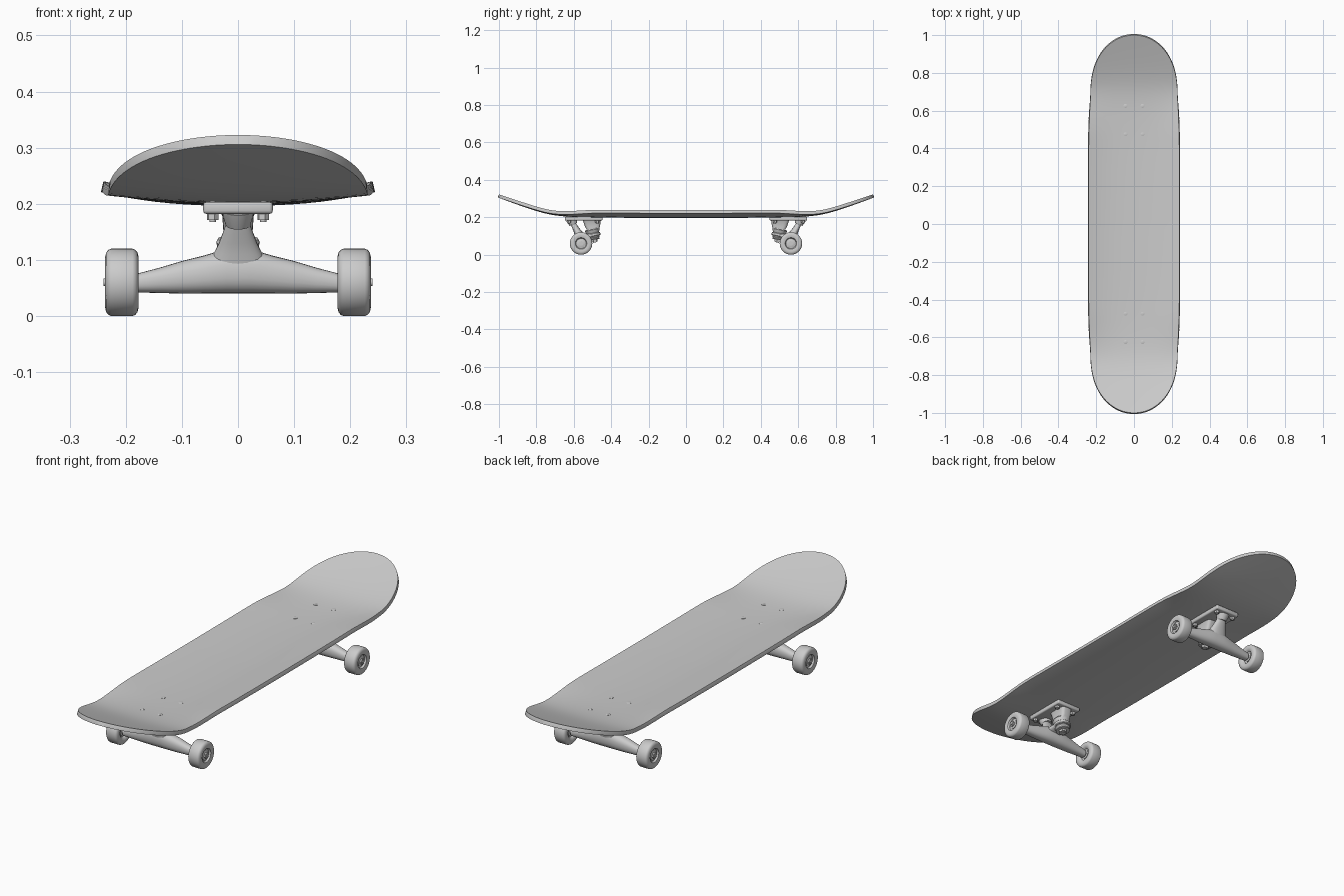
import bpy, bmesh, math
from mathutils import Vector

if "Cube" in bpy.data.objects:
    bpy.data.objects.remove(bpy.data.objects["Cube"])

def make(name, bm, turn=0, angle=40):
    bmesh.ops.recalc_face_normals(bm, faces=bm.faces)
    me = bpy.data.meshes.new(name)
    bm.to_mesh(me)
    bm.free()
    ob = bpy.data.objects.new(name, me)
    bpy.context.collection.objects.link(ob)
    ob.rotation_euler.z = turn
    bpy.ops.object.select_all(action='DESELECT')
    ob.select_set(True)
    bpy.context.view_layer.objects.active = ob
    bpy.ops.object.shade_smooth_by_angle(angle=math.radians(angle))
    return ob

def loft(name, rings, turn=0, n=24, power=1.0, angle=40):
    """Skin rings given as (centre, half axis a, half axis b); power < 1 squares them off."""
    bm = bmesh.new()
    f = lambda v: math.copysign(abs(v) ** power, v)
    loops = []
    for c, a, b in rings:
        c, a, b = Vector(c), Vector(a), Vector(b)
        loops.append([bm.verts.new(c + a * f(math.cos(2 * math.pi * i / n)) + b * f(math.sin(2 * math.pi * i / n)))
                      for i in range(n)])
    for p, q in zip(loops, loops[1:]):
        for i in range(n):
            bm.faces.new((p[i], p[(i + 1) % n], q[(i + 1) % n], q[i]))
    bm.faces.new(loops[0])
    bm.faces.new(loops[-1])
    return make(name, bm, turn, angle)

def turned(name, origin, direction, profile, turn=0, n=24, angle=40):
    """Round part: profile of (distance along axis, radius)."""
    o, d = Vector(origin), Vector(direction).normalized()
    a = d.orthogonal().normalized()
    b = d.cross(a)
    return loft(name, [(o + d * t, a * r, b * r) for t, r in profile], turn, n, 1.0, angle)

def block(name, x, y, z, bevel, turn=0):
    bm = bmesh.new()
    bmesh.ops.create_cube(bm, size=1)
    for v in bm.verts:
        v.co = [(lo + hi) / 2 + c * (hi - lo) for c, (lo, hi) in zip(v.co, (x, y, z))]
    bmesh.ops.bevel(bm, geom=bm.edges[:], offset=bevel, segments=3, profile=0.5, affect='EDGES')
    return make(name, bm, turn)

# Deck: concave board with rounded, kicked ends
def half_width(a):
    w = 0.24 - 0.010 * max(0, (a - 0.35) / 0.33) ** 2 if a < 0.68 else 0.23
    t = max(0, (a - 0.68) / 0.32)
    return w * math.sqrt(max(0, 1 - t ** 2.35))

def deck_z(x, a):
    kick = 0.19 * ((a - 0.72) + math.hypot(a - 0.72, 0.1))
    fade = min(1, max(0, (a - 0.45) / 0.3))
    fade = 1 - 0.75 * fade * fade * (3 - 2 * fade)
    return 0.213 + kick + 0.024 * fade * (abs(x) / 0.24) ** 2.4

bm = bmesh.new()
ROWS, COLS = 96, 24
grid = []
for i in range(ROWS + 1):
    y = math.sin(math.pi * (i / ROWS - 0.5))
    w = half_width(abs(y))
    row = []
    for j in range(COLS + 1):
        x = w * math.sin(math.pi / 2 * (2 * j / COLS - 1))
        row.append(bm.verts.new((x, y, deck_z(x, abs(y)))))
    grid.append(row)
for p, q in zip(grid, grid[1:]):
    for j in range(COLS):
        bm.faces.new((p[j], p[j + 1], q[j + 1], q[j]))
bmesh.ops.remove_doubles(bm, verts=bm.verts, dist=0.0004)
deck = make("deck", bm)
if deck.data.polygons[len(deck.data.polygons) // 2].normal.z < 0:
    deck.data.flip_normals()
solid = deck.modifiers.new("thickness", 'SOLIDIFY')
solid.thickness = 0.018
solid.offset = -1
bev = deck.modifiers.new("round_edge", 'BEVEL')
bev.width = 0.005
bev.segments = 3
bev.angle_limit = math.radians(50)

X, Y, Z = Vector((1, 0, 0)), Vector((0, 1, 0)), Vector((0, 0, 1))
AX_Y, AX_Z = 0.561, 0.06

for label, turn in (("rear", 0), ("front", math.pi)):
    # Baseplate with kingpin block and pivot cup
    block(label + "_baseplate", (-0.062, 0.062), (0.447, 0.648), (0.182, 0.203), 0.006, turn)
    loft(label + "_kingpin_block",
         [((0, 0.505, 0.192), X * 0.034, Y * 0.052), ((0, 0.503, 0.178), X * 0.028, Y * 0.047),
          ((0, 0.500, 0.150), X * 0.026, Y * 0.040), ((0, 0.498, 0.134), X * 0.026, Y * 0.032)],
         turn, 32, 0.5)
    turned(label + "_pivot_cup", (0, 0.613, 0.19), (0, -0.4, -1), [(0, 0.029), (0.012, 0.027), (0.03, 0.022)], turn)

    # Hanger: tapered axle body, pivot arm and kingpin ring
    half = [(0.178, 0.042, 0.076, 0.018), (0.14, 0.041, 0.086, 0.021), (0.10, 0.040, 0.098, 0.025),
            (0.06, 0.040, 0.108, 0.029), (0.04, 0.040, 0.114, 0.031), (0.02, 0.040, 0.120, 0.032)]
    body = [(-x, lo, hi, d) for x, lo, hi, d in half] + half[::-1]
    loft(label + "_hanger",
         [((x, AX_Y, (lo + hi) / 2), Y * d, Z * (hi - lo) / 2) for x, lo, hi, d in body], turn, 24, 0.85, 50)
    loft(label + "_pivot_arm",
         [((0, 0.562, 0.085), X * 0.055, Y * 0.028), ((0, 0.570, 0.110), X * 0.044, Y * 0.026),
          ((0, 0.582, 0.130), X * 0.034, Y * 0.021), ((0, 0.592, 0.146), X * 0.028, Y * 0.018),
          ((0, 0.608, 0.178), X * 0.016, Y * 0.014)], turn, 24, 0.85, 50)
    loft(label + "_yoke",
         [((0, 0.565, 0.088), X * 0.055, Z * 0.022), ((0, 0.53, 0.097), X * 0.044, Z * 0.014),
          ((0, 0.49, 0.105), X * 0.036, Z * 0.010)], turn, 24, 0.8, 50)

    # Kingpin stack: washers, bushings, ring and nut on a tilted axis
    top, down = (0, 0.508, 0.165), (0, -0.2, -1)
    turned(label + "_kingpin", top, down, [(0, 0.010), (0.102, 0.010)], turn, 16)
    turned(label + "_upper_bushing", top, down,
           [(0.028, 0.036), (0.034, 0.039), (0.042, 0.037), (0.052, 0.032)], turn)
    turned(label + "_hanger_ring", top, down,
           [(0.051, 0.036), (0.054, 0.039), (0.066, 0.039), (0.069, 0.036)], turn)
    turned(label + "_lower_bushing", top, down, [(0.068, 0.032), (0.074, 0.033), (0.084, 0.026)], turn)
    turned(label + "_washer", top, down, [(0.083, 0.030), (0.087, 0.030)], turn)
    turned(label + "_kingpin_nut", top, down, [(0.086, 0.018), (0.098, 0.018)], turn, 6, 20)

    # Axle and wheels
    turned(label + "_axle", (0, AX_Y, AX_Z), X, [(-0.24, 0.0065), (0.24, 0.0065)], turn, 16)
    for side, s in (("left", -1), ("right", 1)):
        hub = (0, AX_Y, AX_Z)
        turned(f"{label}_{side}_wheel", hub, X * s,
               [(0.188, 0.008), (0.188, 0.026), (0.180, 0.031), (0.177, 0.044), (0.179, 0.053),
                (0.183, 0.058), (0.188, 0.060), (0.226, 0.060), (0.231, 0.058), (0.235, 0.053),
                (0.237, 0.044), (0.234, 0.031), (0.226, 0.027), (0.226, 0.008)], turn, 40, 50)
        turned(f"{label}_{side}_bearing", hub, X * s,
               [(0.184, 0.020), (0.185, 0.022), (0.229, 0.022), (0.230, 0.020)], turn)
        turned(f"{label}_{side}_spacer", hub, X * s, [(0.17, 0.013), (0.19, 0.013)], turn)
        turned(f"{label}_{side}_axle_nut", hub, X * s, [(0.226, 0.013), (0.237, 0.013)], turn, 6, 20)

        # Mounting bolts and nuts
        for place, y in (("inner", 0.475), ("outer", 0.625)):
            x = 0.045 * s
            z = deck_z(x, y)
            turned(f"{label}_{side}_{place}_bolt", (x, y, 0), Z,
                   [(0.168, 0.006), (z - 0.006, 0.006), (z - 0.004, 0.010), (z + 0.001, 0.010), (z + 0.002, 0.007)],
                   turn, 16)
            turned(f"{label}_{side}_{place}_nut", (x, y, 0), Z, [(0.171, 0.011), (0.183, 0.011)], turn, 6, 20)
